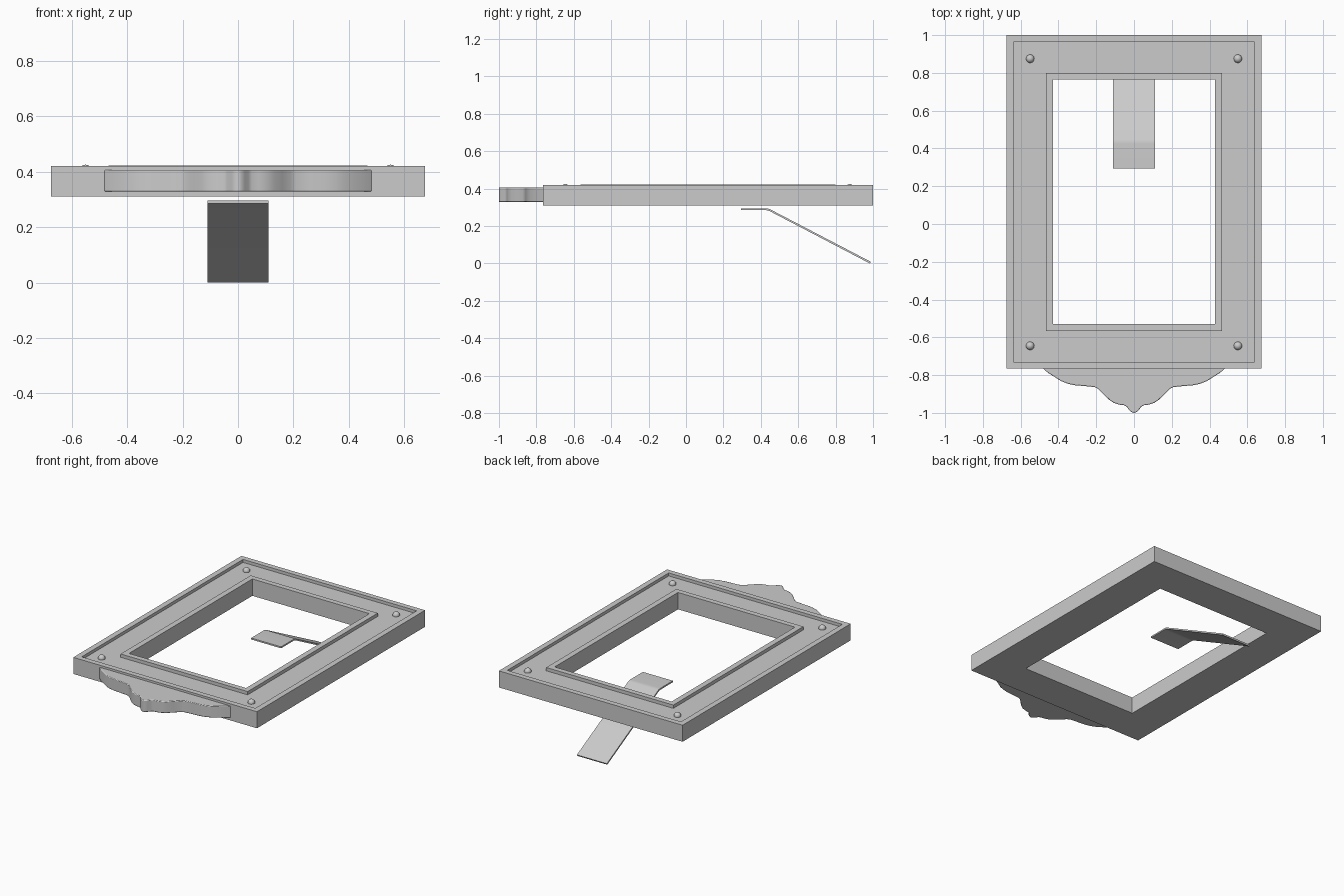
import bpy, bmesh

if "Cube" in bpy.data.objects:
    bpy.data.objects.remove(bpy.data.objects["Cube"])


def make_object(name, bm):
    bmesh.ops.recalc_face_normals(bm, faces=bm.faces)
    mesh = bpy.data.meshes.new(name)
    bm.to_mesh(mesh)
    bm.free()
    obj = bpy.data.objects.new(name, mesh)
    bpy.context.collection.objects.link(obj)
    return obj


def smooth(obj, angle=0.6):
    bpy.ops.object.select_all(action='DESELECT')
    bpy.context.view_layer.objects.active = obj
    obj.select_set(True)
    bpy.ops.object.shade_smooth_by_angle(angle=angle)


def extrude_outline(name, points, direction):
    bm = bmesh.new()
    face = bm.faces.new([bm.verts.new(p) for p in points])
    new = bmesh.ops.extrude_face_region(bm, geom=[face])["geom"]
    # original face stays as the closing cap
    bmesh.ops.translate(bm, vec=direction,
                        verts=[v for v in new if isinstance(v, bmesh.types.BMVert)])
    return make_object(name, bm)


# Frame: mitred cross-section swept round a rectangle (inset from outer edge, z)
HALF_X, Y0, Y1 = 0.675, -0.765, 1.0
section = [(0, 0.31), (0, 0.42), (0.037, 0.42), (0.037, 0.40),
           (0.208, 0.40), (0.208, 0.422), (0.245, 0.422), (0.245, 0.31)]
bm = bmesh.new()
loops = []
for d, z in section:
    x, a, b = HALF_X - d, Y0 + d * 0.96, Y1 - d * 0.96
    loops.append([bm.verts.new((px, py, z))
                  for px, py in ((-x, a), (x, a), (x, b), (-x, b))])
for i, lower in enumerate(loops):
    upper = loops[(i + 1) % len(loops)]
    for k in range(4):
        n = (k + 1) % 4
        bm.faces.new((lower[k], lower[n], upper[n], upper[k]))
make_object("frame", bm)

# Corner studs sitting in the channel
for x in (-0.55, 0.55):
    for y in (-0.645, 0.875):
        bpy.ops.mesh.primitive_uv_sphere_add(segments=24, ring_count=12,
                                             radius=0.022, location=(x, y, 0.403))
        stud = bpy.context.object
        stud.name = "corner_stud"
        smooth(stud)

# Scalloped crest on the front edge, half outline mirrored
half = [(0.49, -0.758), (0.455, -0.788), (0.42, -0.81), (0.385, -0.832),
        (0.35, -0.846), (0.31, -0.854), (0.26, -0.858), (0.21, -0.863),
        (0.19, -0.873), (0.16, -0.903), (0.13, -0.932), (0.105, -0.948),
        (0.075, -0.957), (0.05, -0.96), (0.038, -0.968), (0.025, -0.986),
        (0.013, -0.996)]
outline = half + [(0, -1.0)] + [(-x, y) for x, y in reversed(half)]
crest = extrude_outline("crest", [(x, y, 0.328) for x, y in outline], (0, 0, 0.078))
bevel = crest.modifiers.new("soft_edge", 'BEVEL')
bevel.width = 0.004
bevel.segments = 2
bevel.limit_method = 'ANGLE'
bevel.angle_limit = 1.0
smooth(crest)

# Bent strip stand: side profile extruded across x
top = [(0.295, 0.295), (0.425, 0.295), (0.437, 0.294), (0.449, 0.290), (0.988, 0.009)]
under = [(0.983, 0.0), (0.445, 0.281), (0.435, 0.284), (0.425, 0.285), (0.295, 0.285)]
stand = extrude_outline("stand_strip", [(-0.11, y, z) for y, z in top + under], (0.22, 0, 0))
smooth(stand)
